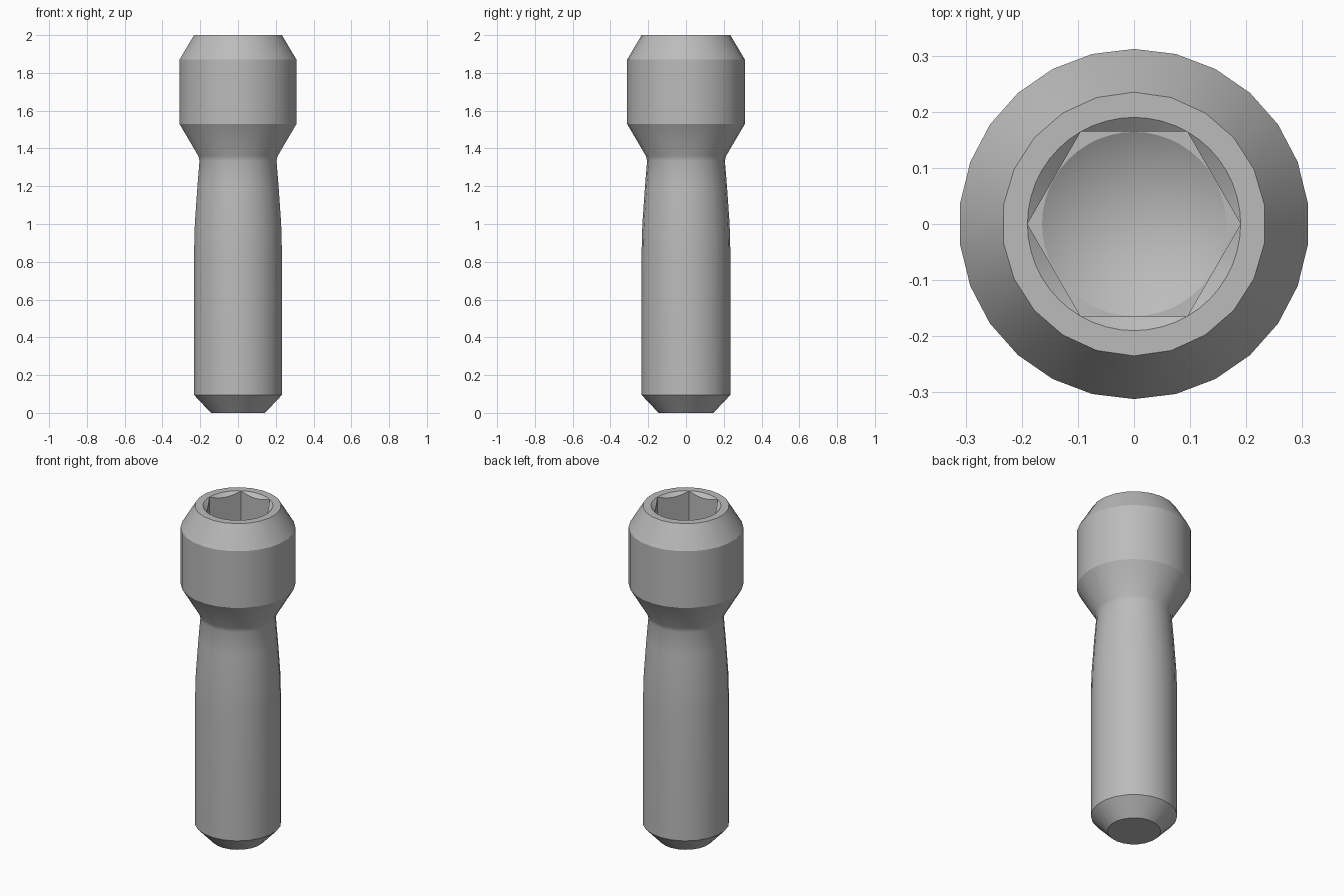
import bpy, bmesh
from math import cos, pi, radians

from math import sin

cube = bpy.data.objects.get("Cube")
if cube:
    bpy.data.objects.remove(cube, do_unlink=True)

steel = bpy.data.materials.new("grey steel")
steel.use_nodes = True
grey = (0.5, 0.5, 0.5, 1)
steel.diffuse_color = grey
steel.node_tree.nodes["Principled BSDF"].inputs["Base Color"].default_value = grey

bm = bmesh.new()


def ring(count, radius, height):
    """Closed loop of vertices; radius and height are functions of angle."""
    loop = []
    for i in range(count):
        a = pi / 2 + 2 * pi * i / count
        loop.append(bm.verts.new((radius(a) * cos(a), radius(a) * sin(a), height(a))))
    return loop


def circle(count, r, z):
    return ring(count, lambda a: r, lambda a: z)


def join(low, high):
    """Skin two loops, which may have different vertex counts."""
    n, m = len(low), len(high)
    if n == m:
        for i in range(n):
            j = (i + 1) % n
            bm.faces.new((low[i], low[j], high[j], high[i]))
        return
    i = j = 0
    while i < n or j < m:
        a, b = low[i % n], high[j % m]
        if j == m or (i < n and (i + 1) * m <= (j + 1) * n):
            i += 1
            bm.faces.new((a, low[i % n], b))
        else:
            j += 1
            bm.faces.new((a, high[j % m], b))


# Outer skin: tip, shank, tapered neck, head (sides, radius, height)
outer = [(22, 0.145, 0), (22, 0.235, 0.095), (22, 0.235, 0.85),
         (22, 0.231, 1.0), (22, 0.217, 1.2), (22, 0.206, 1.335),
         (22, 0.212, 1.36), (26, 0.312, 1.53), (26, 0.312, 1.87),
         (22, 0.235, 2)]
loops = [circle(*spec) for spec in outer]
bm.faces.new(loops[0][::-1])

# Hexagonal socket with a scalloped lead-in and a conical floor
SIDES, RIM, FLOOR = 48, 0.19, 1.62


def hex_radius(a):
    return RIM * cos(pi / 6) / cos(a % (pi / 3) - pi / 6)


loops += [circle(SIDES, RIM, 2),
          ring(SIDES, hex_radius, lambda a: 2 - (RIM - hex_radius(a)) * 0.8),
          ring(SIDES, hex_radius, lambda a: FLOOR),
          circle(SIDES, 0.164, FLOOR)]
for low, high in zip(loops, loops[1:]):
    join(low, high)
apex = bm.verts.new((0, 0, FLOOR - 0.1))
last = loops[-1]
for i in range(SIDES):
    bm.faces.new((last[i], last[(i + 1) % SIDES], apex))

bmesh.ops.remove_doubles(bm, verts=bm.verts, dist=0.0002)
bmesh.ops.recalc_face_normals(bm, faces=bm.faces)

mesh = bpy.data.meshes.new("socket_screw")
bm.to_mesh(mesh)
bm.free()
mesh.materials.append(steel)
screw = bpy.data.objects.new("socket_screw", mesh)
bpy.context.collection.objects.link(screw)

# Smooth barrel, crisp chamfers
bpy.ops.object.select_all(action="DESELECT")
screw.select_set(True)
bpy.context.view_layer.objects.active = screw
bpy.ops.object.shade_smooth_by_angle(angle=radians(28))
